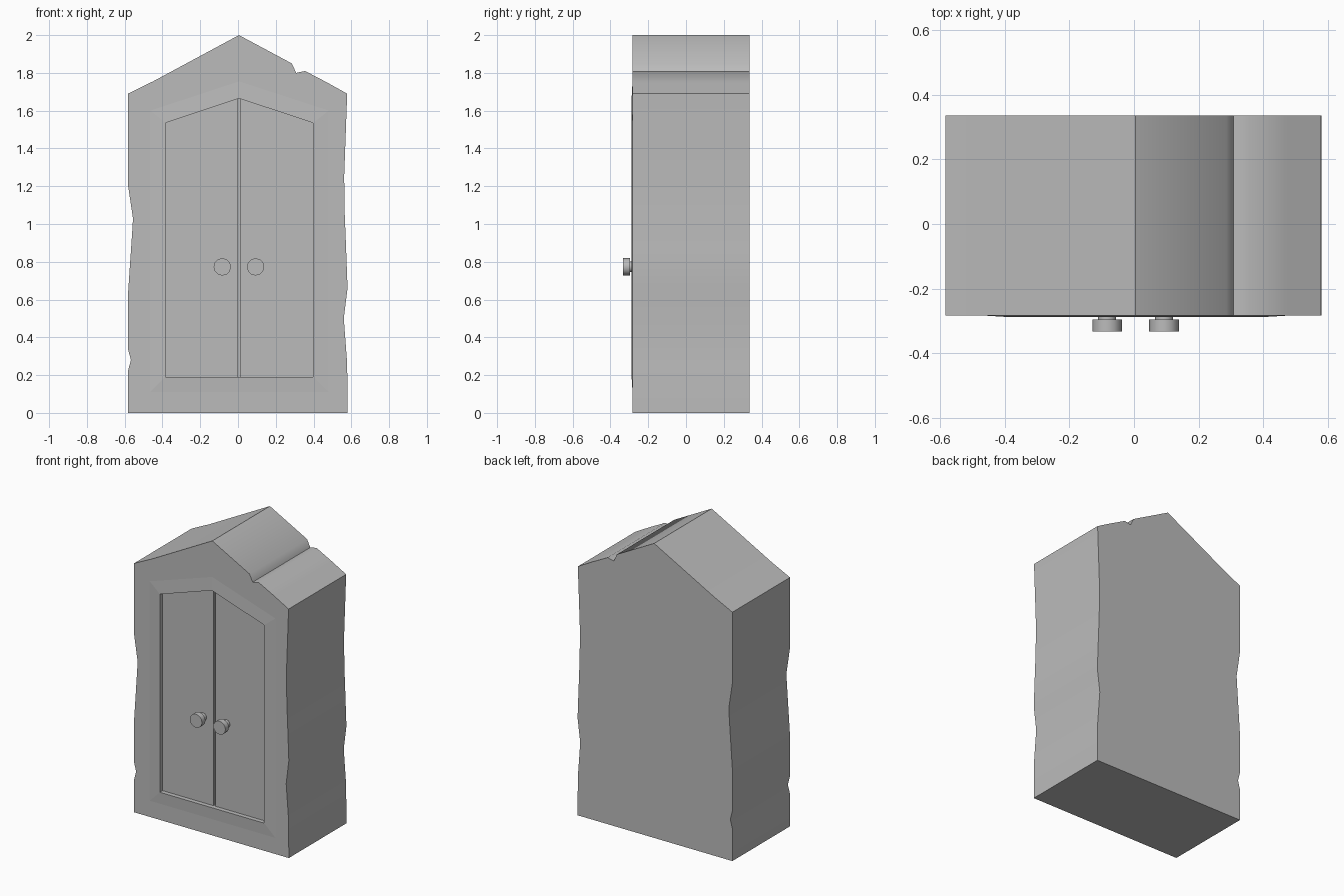
import bpy, bmesh, math
from mathutils import Matrix

cube = bpy.data.objects.get("Cube")
if cube:
    bpy.data.objects.remove(cube, do_unlink=True)

FRONT, BACK = -0.283, 0.335
LIP, DOOR, FLOOR = -0.288, -0.258, -0.24
MID = 0.005

grey = bpy.data.materials.new("plain grey")
grey.use_nodes = True
grey.diffuse_color = (0.5, 0.5, 0.5, 1)
grey.node_tree.nodes["Principled BSDF"].inputs["Base Color"].default_value = (0.5, 0.5, 0.5, 1)


def finish(name, bm):
    bmesh.ops.recalc_face_normals(bm, faces=bm.faces)
    mesh = bpy.data.meshes.new(name)
    bm.to_mesh(mesh)
    bm.free()
    mesh.materials.append(grey)
    obj = bpy.data.objects.new(name, mesh)
    bpy.context.collection.objects.link(obj)
    return obj


def loft(name, rings, caps=True):
    """Join (outline, y) rings front to back."""
    bm = bmesh.new()
    loops = [[bm.verts.new((x, y, z)) for x, z in pts] for pts, y in rings]
    for a, b in zip(loops, loops[1:]):
        for i in range(len(a)):
            j = (i + 1) % len(a)
            bm.faces.new((a[i], a[j], b[j], b[i]))
    if caps:
        bm.faces.new(loops[0])
        bm.faces.new(loops[-1])
    return finish(name, bm)


def smooth(obj, angle):
    bpy.ops.object.select_all(action='DESELECT')
    obj.select_set(True)
    bpy.context.view_layer.objects.active = obj
    bpy.ops.object.shade_smooth_by_angle(angle=math.radians(angle))


def house(x0, x1, z0, eave, peak):
    return [(x0, z0), (x1, z0), (x1, eave), (MID, peak), (x0, eave)]


opening = house(-0.385, 0.398, 0.19, 1.535, 1.665)
surround = house(-0.465, 0.48, 0.11, 1.6, 1.755)

# Cabinet body with worn edges and a chipped roof
right_edge = [(0.58, 0), (0.578, 0.26), (0.56, 0.5), (0.58, 0.66), (0.573, 0.85),
              (0.565, 1.05), (0.562, 1.25), (0.578, 1.69)]
roof = [(0.47, 1.75), (0.355, 1.81), (0.308, 1.8), (0.285, 1.85), (MID, 2), (-0.45, 1.755)]
left_edge = [(-0.583, 1.69), (-0.583, 1.21), (-0.556, 1.03), (-0.56, 0.96), (-0.583, 0.62),
             (-0.583, 0.34), (-0.567, 0.28), (-0.583, 0.22), (-0.583, 0)]
outline = right_edge + roof + left_edge
body = loft("cabinet_body", [(outline, FRONT), (outline, BACK)])

# Door recess cut into the body
cutter = loft("recess_cutter", [(opening, FRONT - 0.1), (opening, FLOOR)])
cut = body.modifiers.new("recess", 'BOOLEAN')
cut.operation = 'DIFFERENCE'
cut.solver = 'EXACT'
cut.object = cutter
bpy.context.view_layer.objects.active = body
bpy.ops.object.modifier_apply(modifier=cut.name)
bpy.data.objects.remove(cutter, do_unlink=True)
smooth(body, 50)

# Shallow sloped surround around the doors
loft("door_surround", [(surround, FRONT), (opening, LIP), (opening, FRONT)], caps=False)

# Doors and knobs
for side, sign, outer in (("right", -1, -0.385), ("left", 1, 0.398)):
    inner = MID + sign * 0.008
    door = [(outer, 0.19), (inner, 0.19), (inner, 1.663), (outer, 1.535)]
    loft(side + "_door", [(door, DOOR), (door, FLOOR)])

    bm = bmesh.new()
    for radius, y0, y1 in ((0.046, -0.333, -0.296), (0.028, -0.296, DOOR)):
        place = (Matrix.Translation((MID + sign * 0.088, (y0 + y1) / 2, 0.773))
                 @ Matrix.Rotation(math.pi / 2, 4, 'X'))
        bmesh.ops.create_cone(bm, cap_ends=True, segments=12, radius1=radius,
                              radius2=radius, depth=y1 - y0, matrix=place)
    smooth(finish(side + "_knob", bm), 35)
